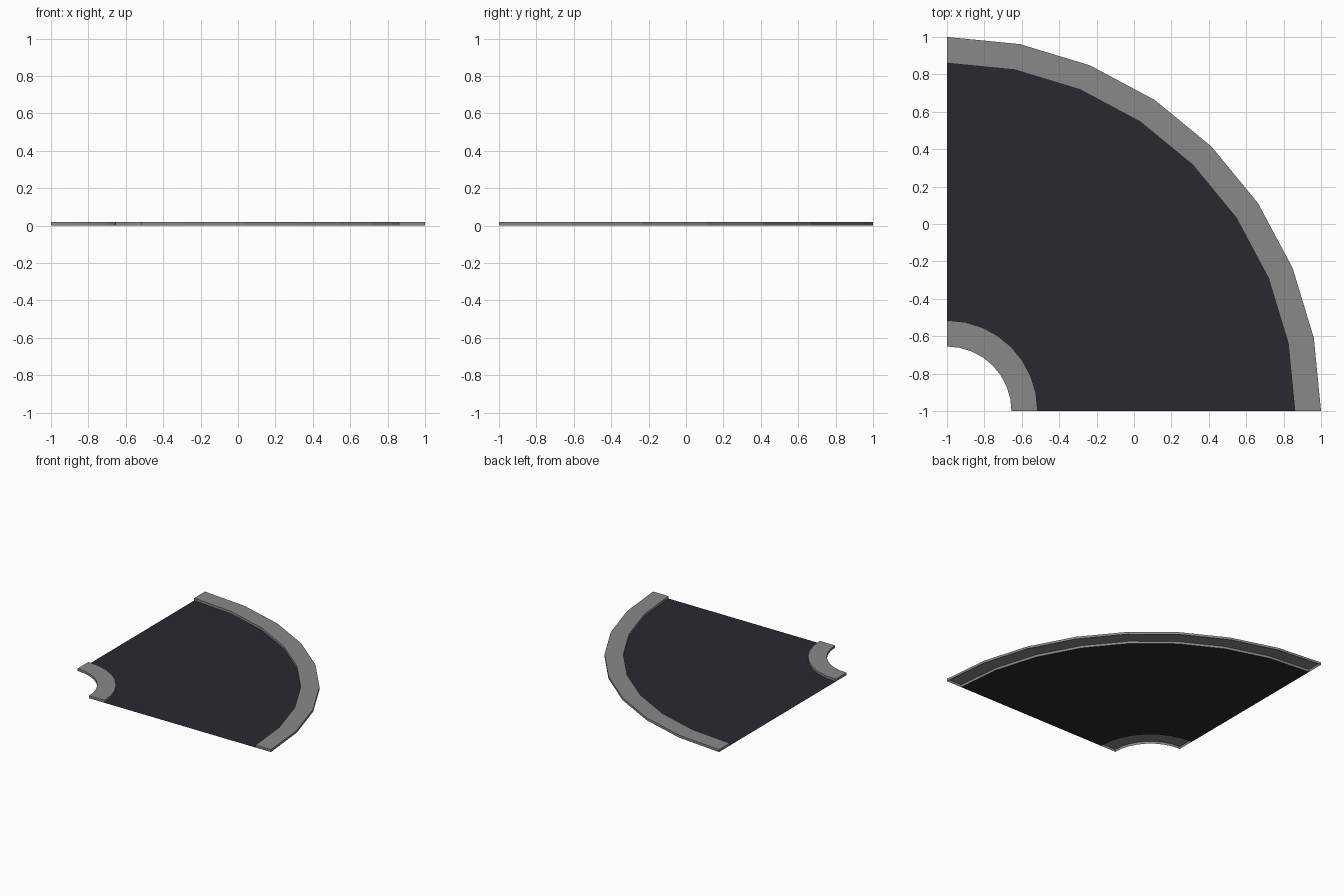
import bpy, bmesh
from math import sin, cos, pi

if "Cube" in bpy.data.objects:
    bpy.data.objects.remove(bpy.data.objects["Cube"])

CENTRE = -1.0      # bend centre on both x and y
SEGMENTS = 8       # facets per quarter turn


def material(name, colour):
    mat = bpy.data.materials.new(name)
    mat.diffuse_color = (*colour, 1)
    mat.use_nodes = True
    mat.node_tree.nodes["Principled BSDF"].inputs["Base Color"].default_value = mat.diffuse_color
    return mat


def bend(name, profile, mat, capped=False):
    """Sweep an open (radius, z) profile through a quarter turn."""
    bm = bmesh.new()
    rows = []
    for i in range(SEGMENTS + 1):
        a = i * pi / 2 / SEGMENTS
        rows.append([bm.verts.new((CENTRE + r * cos(a), CENTRE + r * sin(a), z))
                     for r, z in profile])
    for a, b in zip(rows, rows[1:]):
        for j in range(len(profile) - 1):
            bm.faces.new((a[j], a[j + 1], b[j + 1], b[j]))
    if capped:
        bm.faces.new(rows[0][::-1])
        bm.faces.new(rows[-1])
    mesh = bpy.data.meshes.new(name)
    bm.to_mesh(mesh)
    bm.free()
    obj = bpy.data.objects.new(name, mesh)
    bpy.context.collection.objects.link(obj)
    mesh.materials.append(mat)
    return obj


def kerb_profile(r0, r1, h=0.02):
    return [(r0, 0), (r0, h), (r1, h), (r1, 0)]


asphalt = material("asphalt", (0.022, 0.023, 0.03))
concrete = material("concrete", (0.25, 0.25, 0.25))

# Flat road surface between the kerbs
bend("road_surface", [(0.485, 0), (1.86, 0)], asphalt)

# Raised kerbs, open underneath
bend("inner_kerb", kerb_profile(0.345, 0.485), concrete, capped=True)
bend("outer_kerb", kerb_profile(1.86, 2.0), concrete, capped=True)
